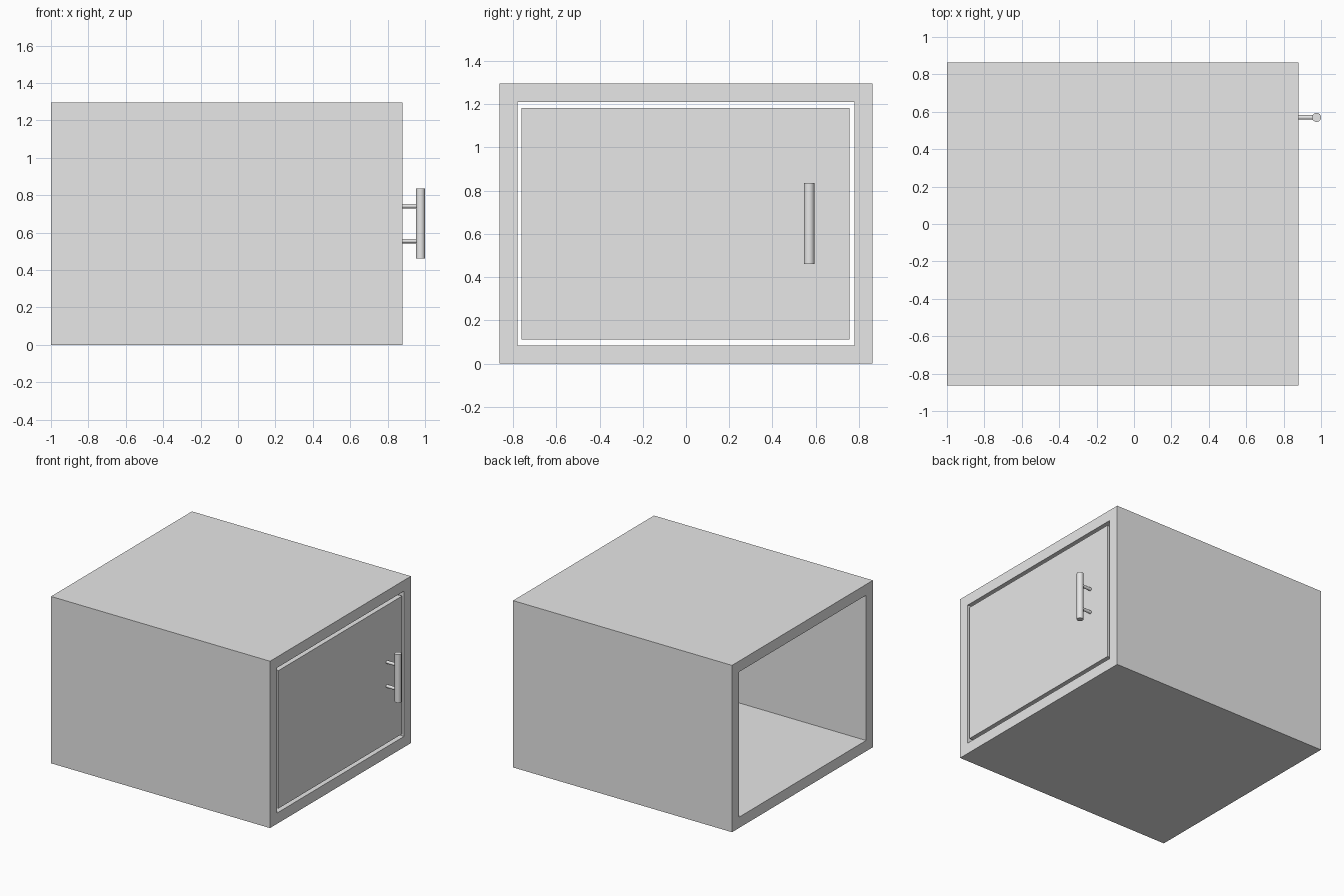
import bpy
import bmesh
from math import pi
from mathutils import Matrix, Vector

if "Cube" in bpy.data.objects:
    bpy.data.objects.remove(bpy.data.objects["Cube"], do_unlink=True)

grey = bpy.data.materials.new("light_grey")
grey.use_nodes = True
grey.diffuse_color = (0.8, 0.8, 0.8, 1)
grey.node_tree.nodes["Principled BSDF"].inputs["Base Color"].default_value = grey.diffuse_color


def finish(name, bm):
    """Turn a bmesh into a named object."""
    bmesh.ops.recalc_face_normals(bm, faces=bm.faces)
    mesh = bpy.data.meshes.new(name)
    bm.to_mesh(mesh)
    bm.free()
    mesh.materials.append(grey)
    obj = bpy.data.objects.new(name, mesh)
    bpy.context.collection.objects.link(obj)
    return obj


def rod(name, centre, radius, length, along_x=False):
    """Smooth cylinder, upright or lying along x."""
    bm = bmesh.new()
    turn = Matrix.Rotation(pi / 2, 4, "Y") if along_x else Matrix()
    bmesh.ops.create_cone(bm, cap_ends=True, segments=32, radius1=radius, radius2=radius,
                          depth=length, matrix=Matrix.Translation(centre) @ turn)
    obj = finish(name, bm)
    bpy.ops.object.select_all(action="DESELECT")
    obj.select_set(True)
    bpy.context.view_layer.objects.active = obj
    bpy.ops.object.shade_smooth_by_angle()


BACK, FACE = -1.0, 0.88      # cabinet extent along x
HALF_Y, HEIGHT, WALL = 0.864, 1.295, 0.084


def ring(bm, x, inset):
    y, low, high = HALF_Y - inset, inset, HEIGHT - inset
    return [bm.verts.new((x, a, b)) for a, b in ((-y, low), (y, low), (y, high), (-y, high))]


# Cabinet: four walls, open at both ends
bm = bmesh.new()
loops = [ring(bm, FACE, 0), ring(bm, BACK, 0), ring(bm, BACK, WALL), ring(bm, FACE, WALL)]
for k, loop in enumerate(loops):
    after = loops[(k + 1) % 4]
    for i in range(4):
        j = (i + 1) % 4
        bm.faces.new((loop[i], loop[j], after[j], after[i]))
finish("cabinet_shell", bm)

# Door: flush panel with a narrow gap all round
bm = bmesh.new()
bmesh.ops.create_cube(bm, size=1)
bmesh.ops.scale(bm, vec=(WALL, 1.517, 1.07), verts=bm.verts)
bmesh.ops.translate(bm, vec=Vector((FACE - WALL / 2, -0.002, HEIGHT / 2)), verts=bm.verts)
finish("door", bm)

# Handle: upright bar on two posts
HANDLE_Y, BAR_X = 0.57, 0.976
rod("handle_bar", (BAR_X, HANDLE_Y, 0.648), 0.024, 0.374)
for name, z in (("lower_handle_post", 0.555), ("upper_handle_post", 0.742)):
    rod(name, ((FACE + BAR_X) / 2, HANDLE_Y, z), 0.012, BAR_X - FACE, along_x=True)
